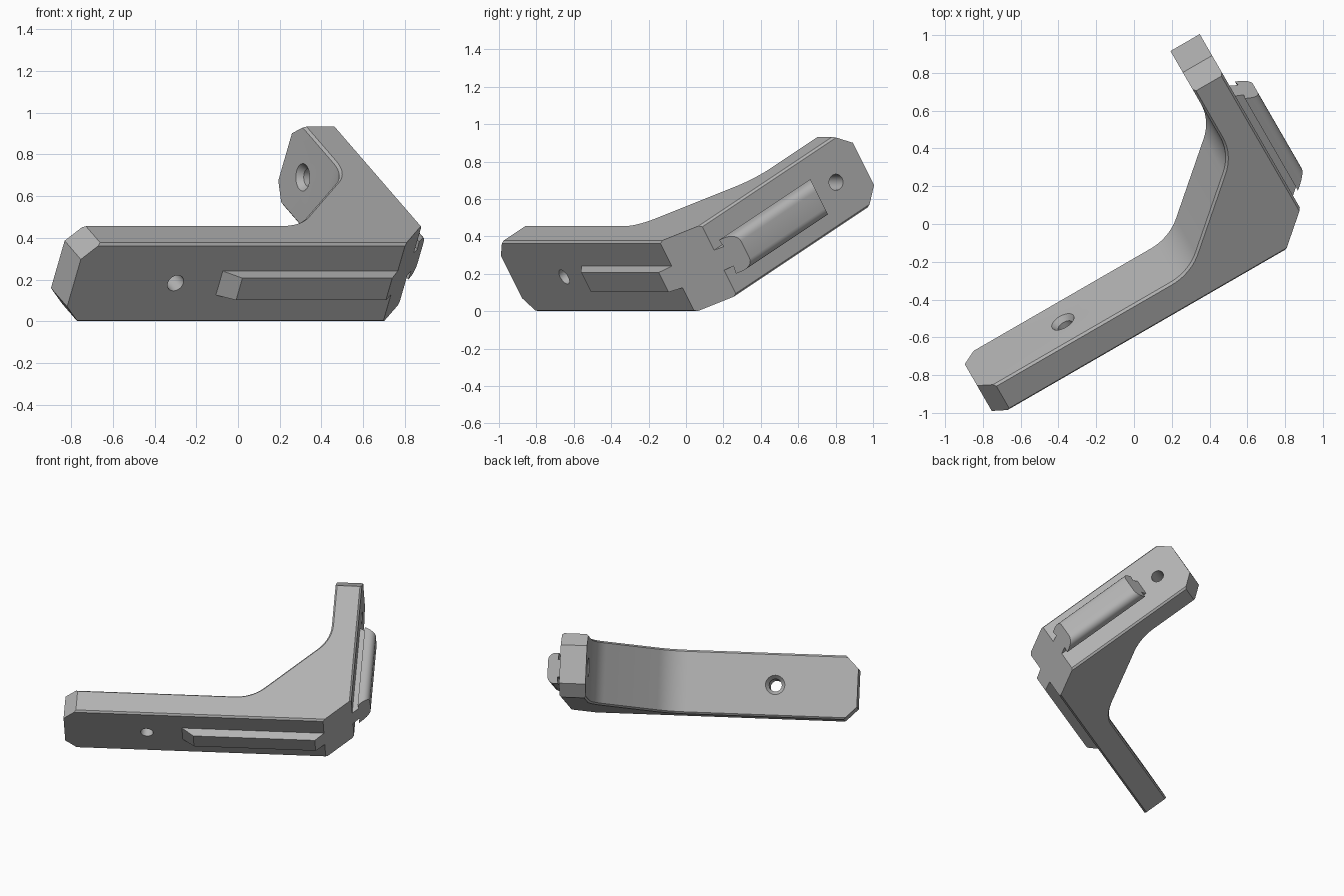
import bpy, bmesh, math
from mathutils import Matrix, Vector

cube = bpy.data.objects.get("Cube")
if cube:
    bpy.data.objects.remove(cube, do_unlink=True)

grey = bpy.data.materials.new("plain_grey")
grey.use_nodes = True
grey.diffuse_color = (0.45, 0.45, 0.45, 1)
grey.node_tree.nodes["Principled BSDF"].inputs["Base Color"].default_value = (0.45, 0.45, 0.45, 1)

# Tilted frame: u runs along the long arm, v along the short arm, w across the width
C, S = math.cos(math.radians(30)), 0.5
u_dir = Vector((C, S, 0))
v_dir = Vector((-S * C, C * C, S))
frame = Matrix((u_dir, v_dir, u_dir.cross(v_dir))).transposed().to_4x4()

U0, U1 = -1.147, 0.804        # long arm end, outer face of short arm
V0, V1 = -0.268, 0.94         # outer face of long arm, short arm end
W0, W1 = 0.148, 0.584
WM = (W0 + W1) / 2
T = 0.179                     # arm thickness
EDGE, END = 0.012, 0.087      # long-edge and arm-end chamfers


def make_object(name, bm):
    bmesh.ops.recalc_face_normals(bm, faces=bm.faces)
    mesh = bpy.data.meshes.new(name)
    bm.to_mesh(mesh)
    bm.free()
    mesh.materials.append(grey)
    ob = bpy.data.objects.new(name, mesh)
    bpy.context.collection.objects.link(ob)
    ob.matrix_world = frame
    return ob


def fillet(corner, before, after, length, steps=10):
    """Arc points rounding a corner between two directions."""
    corner = Vector(corner)
    d1 = (Vector(before) - corner).normalized()
    d2 = (Vector(after) - corner).normalized()
    half = d1.angle(d2) / 2
    radius = length * math.tan(half)
    centre = corner + (d1 + d2).normalized() * (length / math.cos(half))
    start = corner + d1 * length - centre
    sweep = (corner + d2 * length - centre).angle_signed(start)
    return [centre + Matrix.Rotation(sweep * i / steps, 2) @ start for i in range(steps + 1)]


# Bracket body: angled profile with a filleted diagonal web
ui, vi = U1 - T, V0 + T
web_a, web_b = (ui - 0.5, vi), (ui, vi + 0.5)
profile = [(U0, V0), (U1 - T, V0), (U1, V0 + T), (U1, V1), (ui, V1)]
profile += fillet(web_b, (ui, V1), web_a, 0.115)
profile += fillet(web_a, web_b, (U0, vi), 0.115)
profile.append((U0, vi))

bm = bmesh.new()
base = bm.faces.new([bm.verts.new((p[0], p[1], W0)) for p in profile])
ext = bmesh.ops.extrude_face_region(bm, geom=[base])
bmesh.ops.translate(bm, vec=(0, 0, W1 - W0), verts=[g for g in ext["geom"] if isinstance(g, bmesh.types.BMVert)])
bmesh.ops.recalc_face_normals(bm, faces=bm.faces)


def is_long_edge(e):
    a, b = e.verts[0].co, e.verts[1].co
    if abs(a.z - b.z) > 1e-4:
        return False
    mid = (a + b) / 2
    at_end = mid.x < U0 + 1e-4 or mid.y > V1 - 1e-4
    at_corner = abs(mid.x - (U1 - T / 2)) < 1e-3 and mid.y < V0 + T
    return not (at_end or at_corner)


bmesh.ops.bevel(bm, geom=[e for e in bm.edges if is_long_edge(e)], offset=EDGE,
                offset_type='OFFSET', segments=1, affect='EDGES')

# Chamfered arm ends
for side, w in ((-1, W0), (1, W1)):
    for point, normal in (((U0 + END, 0, w), (-1, 0, side)), ((0, V1 - END, w), (0, 1, side))):
        cut = bmesh.ops.bisect_plane(bm, geom=bm.verts[:] + bm.edges[:] + bm.faces[:],
                                     plane_co=point, plane_no=Vector(normal).normalized(), clear_outer=True)
        bmesh.ops.holes_fill(bm, edges=[g for g in cut["geom_cut"] if isinstance(g, bmesh.types.BMEdge)], sides=0)
body = make_object("bracket_body", bm)


# Screw holes, countersunk on the inner faces
def hole_cutter(name, centre, axis):
    rot = Vector(axis).to_track_quat('Z', 'Y').to_matrix()
    rings = [(0.043, -T - 0.05), (0.043, -0.03), (0.066, 0.0), (0.066, 0.05)]
    n = 32
    bm = bmesh.new()
    loops = [[bm.verts.new(Vector(centre) + rot @ Vector((r * math.cos(math.tau * i / n),
              r * math.sin(math.tau * i / n), h))) for i in range(n)] for r, h in rings]
    for lo, hi in zip(loops, loops[1:]):
        for i in range(n):
            j = (i + 1) % n
            bm.faces.new((lo[i], lo[j], hi[j], hi[i]))
    bm.faces.new(loops[0])
    bm.faces.new(loops[-1])
    ob = make_object(name, bm)
    ob.hide_render = True
    return ob


cutters = [hole_cutter("long_arm_hole_cutter", (-0.585, vi, WM), (0, 1, 0)),
           hole_cutter("short_arm_hole_cutter", (ui, 0.745, WM), (-1, 0, 0))]
for cutter in cutters:
    mod = body.modifiers.new("hole", 'BOOLEAN')
    mod.operation, mod.solver, mod.object = 'DIFFERENCE', 'EXACT', cutter
bpy.context.view_layer.update()
cut_mesh = bpy.data.meshes.new_from_object(body.evaluated_get(bpy.context.evaluated_depsgraph_get()))
body.modifiers.clear()
body.data = cut_mesh
for cutter in cutters:
    bpy.data.objects.remove(cutter, do_unlink=True)


# Ribs: a symmetric cross-section of (height, half width) run between two sloped ends
def rib(name, half, place, start, end):
    section = half + [(h, -s) for h, s in reversed(half)]
    bm = bmesh.new()
    a, b = [[bm.verts.new(place(h, run(h), WM + s)) for h, s in section] for run in (start, end)]
    for i in range(len(section)):
        j = (i + 1) % len(section)
        bm.faces.new((a[i], a[j], b[j], b[i]))
    bm.faces.new(a)
    bm.faces.new(b)
    return make_object(name, bm)


long_rib = rib("long_arm_rib", [(0, 0.0665), (0.058, 0.061)],
               lambda h, t, w: (t, V0 - h, w),
               lambda h: -0.343 + 1.4 * h, lambda h: U1 - T - h)

# Undercut head with rounded shoulders
head = [(0, 0.062), (0.041, 0.06), (0.036, 0.104)]
head += [(0.062 + 0.05 * math.sin(k * math.pi / 12), 0.054 + 0.05 * math.cos(k * math.pi / 12)) for k in range(7)]
short_rib = rib("short_arm_rib", head,
                lambda h, t, w: (U1 + h, t, w),
                lambda h: V0 + T + h, lambda h: 0.615 - 0.5 * h)

# Smooth curves, sharp edges
bpy.ops.object.select_all(action='DESELECT')
for ob in (body, long_rib, short_rib):
    ob.select_set(True)
bpy.context.view_layer.objects.active = body
bpy.ops.object.shade_smooth_by_angle(angle=math.radians(30))
